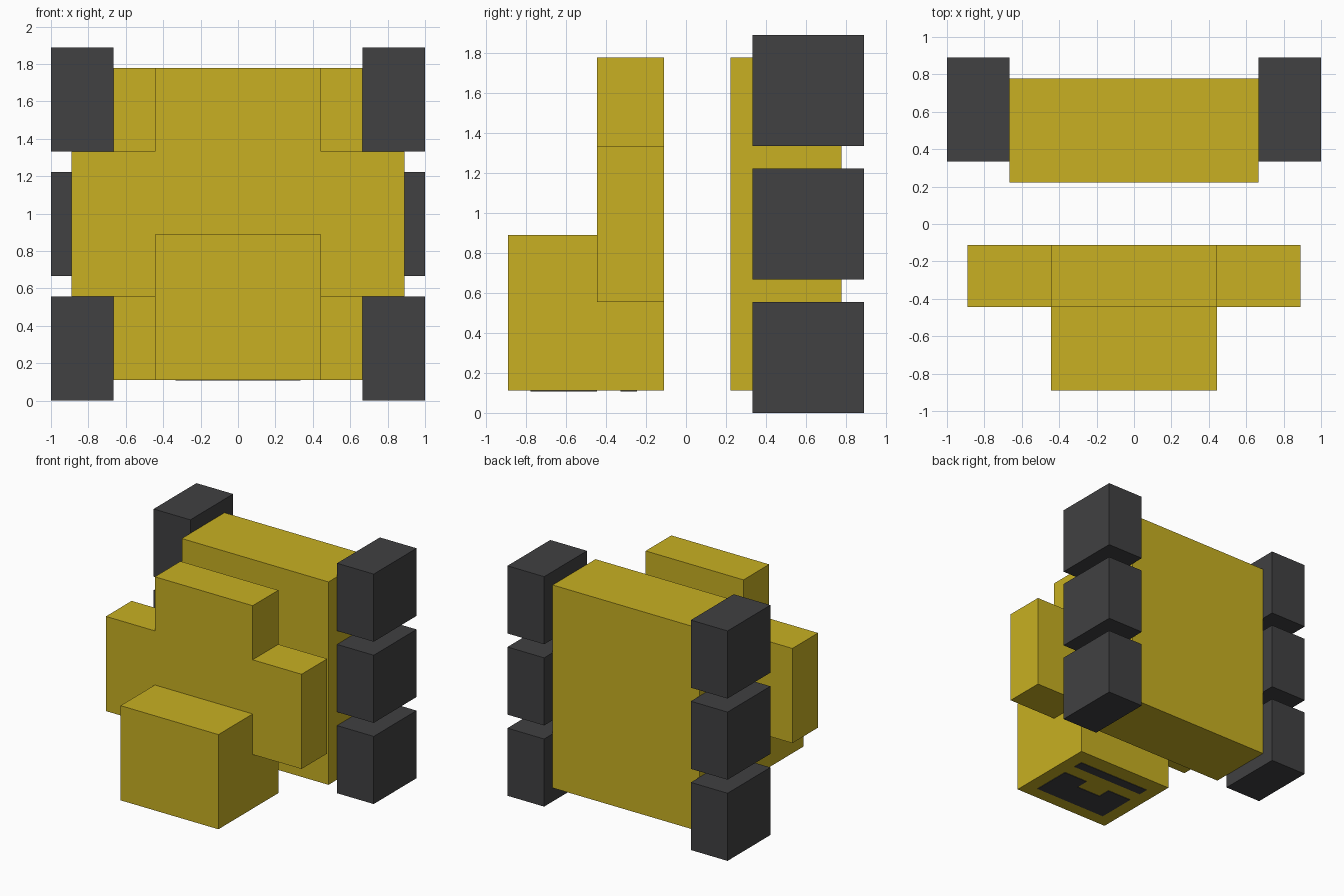
import bpy
import bmesh

if "Cube" in bpy.data.objects:
    bpy.data.objects.remove(bpy.data.objects["Cube"])

U = 1 / 9  # the model sits on a regular grid of this size


def material(name, rgb):
    mat = bpy.data.materials.new(name)
    mat.diffuse_color = (*rgb, 1)
    mat.use_nodes = True
    mat.node_tree.nodes["Principled BSDF"].inputs["Base Color"].default_value = mat.diffuse_color
    return mat


yellow = material("yellow", (0.578, 0.434, 0.016))
dark = material("dark grey", (0.052, 0.052, 0.054))


def prism(name, profile, axis, lo, hi, mat):
    """Extrude a 2D profile along an axis (0=x, 2=z); all values in grid units."""
    def place(a, b, d):
        return [v * U for v in ((d, a, b) if axis == 0 else (a, b, d))]
    bm = bmesh.new()
    face = bm.faces.new([bm.verts.new(place(a, b, lo)) for a, b in profile])
    shift = [0, 0, 0]
    shift[axis] = (hi - lo) * U
    ext = bmesh.ops.extrude_face_region(bm, geom=[face], use_keep_orig=True)
    moved = [g for g in ext["geom"] if isinstance(g, bmesh.types.BMVert)]
    bmesh.ops.translate(bm, verts=moved, vec=shift)
    bmesh.ops.recalc_face_normals(bm, faces=bm.faces)
    mesh = bpy.data.meshes.new(name)
    bm.to_mesh(mesh)
    bm.free()
    mesh.materials.append(mat)
    obj = bpy.data.objects.new(name, mesh)
    bpy.context.collection.objects.link(obj)
    return obj


def box(name, x, y, z, mat):
    rect = [(x[0], y[0]), (x[1], y[0]), (x[1], y[1]), (x[0], y[1])]
    return prism(name, rect, 2, z[0], z[1], mat)


# Rear body slab
box("rear_body", (-6, 6), (2, 7), (1, 16), yellow)

# Front piece: L-shaped centre with the snout block at the bottom
prism("front_centre", [(-8, 1), (-1, 1), (-1, 16), (-4, 16), (-4, 8), (-8, 8)],
      0, -4, 4, yellow)

for side, s in (("left", -1), ("right", 1)):
    # Side wing of the front piece
    box("front_wing_" + side, sorted((4 * s, 8 * s)), (-4, -1), (5, 12), yellow)
    # Three blocks stacked along each side of the body
    for i in range(3):
        box(f"side_block_{side}_{i + 1}", sorted((6 * s, 9 * s)), (3, 8),
            (6 * i, 6 * i + 5), dark)

# Thin dark markings under the snout: goggle shape and bar
goggles = [(-3, -7), (3, -7), (3, -4), (1, -4), (1, -5), (-1, -5), (-1, -4), (-3, -4)]
prism("goggle_plate", goggles, 2, 0.96, 1.0, dark)
box("bar_plate", (-3, 3), (-2.95, -2.2), (0.96, 1.0), dark)
